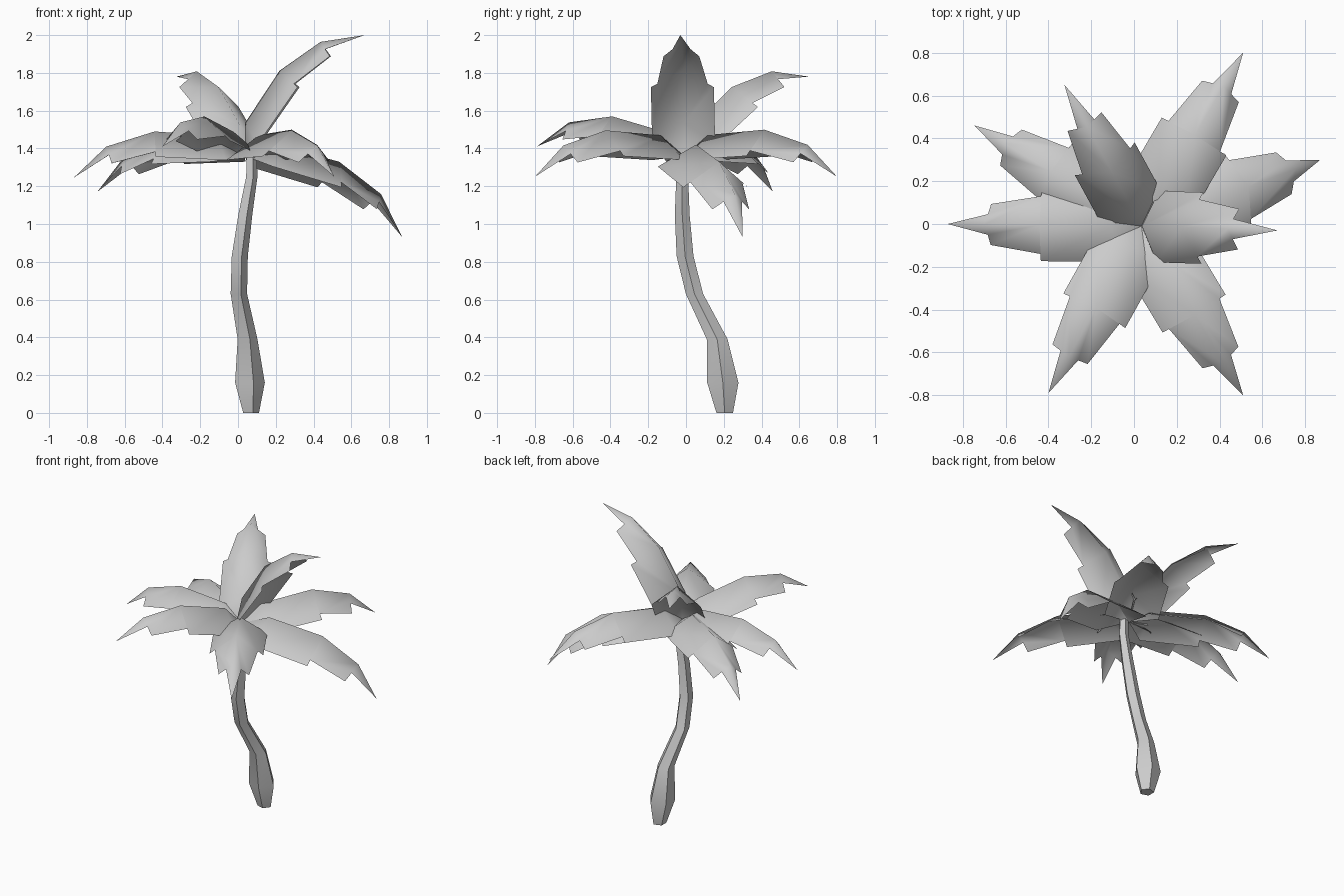
import bpy, bmesh, math
from mathutils import Vector

if "Cube" in bpy.data.objects:
    bpy.data.objects.remove(bpy.data.objects["Cube"])

grey = bpy.data.materials.new("plain grey")
grey.use_nodes = True
grey.diffuse_color = (0.6, 0.6, 0.6, 1)
grey.node_tree.nodes["Principled BSDF"].inputs["Base Color"].default_value = grey.diffuse_color


def finish(name, bm, angle):
    mesh = bpy.data.meshes.new(name)
    bm.to_mesh(mesh)
    bm.free()
    mesh.materials.append(grey)
    obj = bpy.data.objects.new(name, mesh)
    bpy.context.collection.objects.link(obj)
    bpy.ops.object.select_all(action='DESELECT')
    obj.select_set(True)
    bpy.context.view_layer.objects.active = obj
    bpy.ops.object.shade_smooth_by_angle(angle=math.radians(angle))
    return obj


# Trunk: five-sided tube along a bent path (x, y, z, radius)
SIDES = 5
PATH = [(0.065, 0.205, 0, 0.046), (0.055, 0.195, 0.16, 0.087),
        (0.045, 0.165, 0.39, 0.058), (0, 0.045, 0.63, 0.048),
        (0.005, -0.005, 0.83, 0.047), (0.035, -0.02, 1.05, 0.041),
        (0.07, -0.02, 1.25, 0.033), (0.07, -0.02, 1.36, 0.03)]
bm = bmesh.new()
rings = []
for x, y, z, r in PATH:
    turns = [math.tau * i / SIDES for i in range(SIDES)]
    rings.append([bm.verts.new((x + r * math.cos(a), y + r * math.sin(a), z)) for a in turns])
for low, high in zip(rings, rings[1:]):
    for i in range(SIDES):
        j = (i + 1) % SIDES
        bm.faces.new((low[i], low[j], high[j], high[i]))
bm.faces.new(rings[0][::-1])
bm.faces.new(rings[-1])
finish("trunk", bm, 30)

# Frond shape for unit length: (along, sideways, up)
RIDGE = [(0, 0, 0), (0.14, 0, 0.135), (0.5, 0, 0.207), (0.79, 0, 0.155), (1, 0, 0)]
EDGE = [(0.11, 0.185, -0.01), (0.51, 0.185, 0.06), (0.77, 0.105, 0.055)]
NOTCH = [0.8, 0.5]


def frond(name, base, tip):
    """Arched leaf with a central ridge, drooping sides and notched edges."""
    chord = tip - base
    size = chord.length
    along = chord.normalized()
    side = Vector((0, 0, 1)).cross(along).normalized()
    up = along.cross(side)
    bm = bmesh.new()

    def vert(p):
        return bm.verts.new(base + size * (along * p[0] + side * p[1] + up * p[2]))

    ridge = [vert(p) for p in RIDGE]
    for s in (1, -1):
        pts = [Vector((a, s * w, h)) for a, w, h in EDGE]
        e1, e2, e3 = [vert(p) for p in pts]
        n2, n3 = [vert(Vector(RIDGE[i + 2]).lerp(pts[i + 1], NOTCH[i])) for i in range(2)]
        r0, r1, r2, r3, end = ridge
        for loop in ((r0, r1, e1), (r1, r2, n2, e2, e1), (r2, r3, n3, e3, n2), (r3, end, n3)):
            bm.faces.new(loop[::-s])
    return finish(name, bm, 180)


# Crown: one frond towards each tip
CROWN = Vector((0.035, -0.01, 1.36))
TIPS = {
    "frond_right": (-0.87, 0, 1.245),
    "frond_front_right": (-0.4, -0.79, 1.41),
    "frond_front_left": (0.51, -0.8, 1.25),
    "frond_upright_left": (0.67, -0.03, 2),
    "frond_low_left": (0.87, 0.3, 0.93),
    "frond_back_left": (0.51, 0.8, 1.25),
    "frond_upright_back": (-0.325, 0.65, 1.78),
    "frond_back_right": (-0.745, 0.46, 1.17),
}
for name, tip in TIPS.items():
    frond(name, CROWN, Vector(tip))
